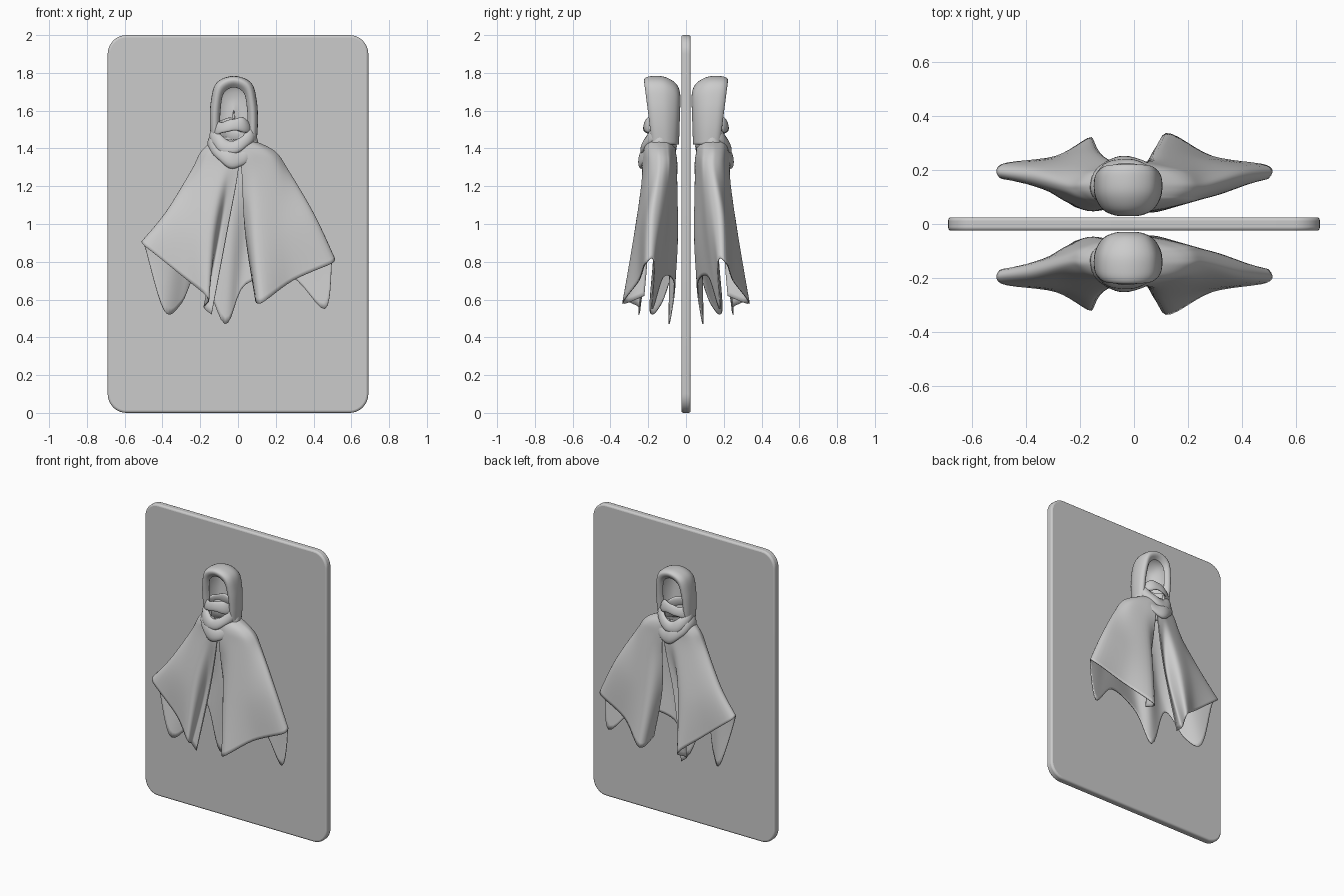
import bpy, bmesh, math
from mathutils import Vector

if "Cube" in bpy.data.objects:
    bpy.data.objects.remove(bpy.data.objects["Cube"])


def spline(pts, steps, closed=False):
    """Catmull-Rom curve through the points."""
    n, out = len(pts), []
    get = (lambda i: pts[i % n]) if closed else (lambda i: pts[max(0, min(n - 1, i))])
    for i in range(n if closed else n - 1):
        a, b, c, d = get(i - 1), get(i), get(i + 1), get(i + 2)
        for s in range(steps):
            t = s / steps
            out.append(0.5 * (2 * b + (c - a) * t + (2 * a - 5 * b + 4 * c - d) * t * t
                              + (3 * b - a - 3 * c + d) * t ** 3))
    return out if closed else out + [pts[-1].copy()]


def sheet(name, rows, closed_u=False, closed_v=False, thick=0.0):
    """Grid surface from rows of points, mirrored to the far side of the slab."""
    bm = bmesh.new()
    g = [[bm.verts.new(p) for p in r] for r in rows]
    nu, nv = len(g), len(g[0])
    for i in range(nu if closed_u else nu - 1):
        for j in range(nv if closed_v else nv - 1):
            k, l = (i + 1) % nu, (j + 1) % nv
            bm.faces.new((g[i][j], g[k][j], g[k][l], g[i][l]))
    bmesh.ops.recalc_face_normals(bm, faces=bm.faces)
    me = bpy.data.meshes.new(name)
    bm.to_mesh(me)
    bm.free()
    ob = bpy.data.objects.new(name, me)
    bpy.context.collection.objects.link(ob)
    for f in me.polygons:
        f.use_smooth = True
    if thick:
        m = ob.modifiers.new("cloth", 'SOLIDIFY')
        m.thickness, m.offset = thick, 0
    m = ob.modifiers.new("mirror", 'MIRROR')
    m.use_axis = (False, True, False)
    m.use_clip = False
    m.use_mirror_merge = False
    return ob


# Slab with rounded corners and softened rims
bm = bmesh.new()
R, W = 0.10, 0.69
ring = []
for cx, cz, a0 in ((W - R, 2 - R, 0), (R - W, 2 - R, 90), (R - W, R, 180), (W - R, R, 270)):
    for k in range(11):
        a = math.radians(a0 + 9 * k)
        ring.append(bm.verts.new((cx + R * math.cos(a), -0.025, cz + R * math.sin(a))))
face = bm.faces.new(ring)
ext = bmesh.ops.extrude_face_region(bm, geom=[face])
bmesh.ops.translate(bm, verts=[v for v in ext['geom'] if isinstance(v, bmesh.types.BMVert)],
                    vec=(0, 0.05, 0))
bmesh.ops.recalc_face_normals(bm, faces=bm.faces)
me = bpy.data.meshes.new("slab")
bm.to_mesh(me)
bm.free()
slab = bpy.data.objects.new("slab", me)
bpy.context.collection.objects.link(slab)
bev = slab.modifiers.new("bevel", 'BEVEL')
bev.width, bev.segments, bev.limit_method = 0.012, 3, 'ANGLE'
bpy.context.view_layer.objects.active = slab
slab.select_set(True)
bpy.ops.object.shade_smooth_by_angle(angle=math.radians(35))

# Cloak: each column is (angle round the shoulders, middle point, hem point)
cols = [
    (268, (-.06, -.22, .95), (-.14, -.25, .52)), (258, (-.10, -.20, .95), (-.18, -.25, .56)),
    (246, (-.14, -.27, .95), (-.16, -.32, .61)), (218, (-.26, -.24, .97), (-.29, -.25, .72)),
    (190, (-.37, -.20, 1.05), (-.49, -.22, .88)), (172, (-.37, -.15, 1.05), (-.49, -.17, .87)),
    (155, (-.31, -.12, .95), (-.39, -.19, .54)), (140, (-.24, -.08, .95), (-.30, -.13, .58)),
    (120, (-.15, -.05, .95), (-.20, -.06, .76)), (95, (-.04, -.08, .95), (-.07, -.09, .47)),
    (75, (.06, -.045, .95), (.04, -.06, .68)), (40, (.22, -.09, .97), (.28, -.12, .72)),
    (25, (.34, -.12, .97), (.46, -.18, .55)), (8, (.39, -.15, 1.04), (.497, -.17, .80)),
    (-10, (.39, -.20, 1.04), (.495, -.215, .79)), (-40, (.24, -.24, .97), (.29, -.25, .70)),
    (-70, (.09, -.27, .95), (.12, -.335, .58)), (-88, (.04, -.20, .95), (.09, -.22, .62)),
]
rings = ((-.03, .085, .07, 1.45), (.0, .19, .082, 1.385), (.01, .255, .09, 1.28))
paths = []
for ang, mid, hem in cols:
    a = math.radians(ang)
    top = [Vector((cx + rx * math.cos(a), -.14 + ry * math.sin(a), z)) for cx, rx, ry, z in rings]
    paths.append(spline(top + [Vector(mid), Vector(hem)], 8))
cloak_rows = [spline(list(r), 6) for r in zip(*paths)]
sheet("cloak", cloak_rows, thick=0.006)

# Hood: arches swept from the turned-in front rim to the closed back
# each arch is (y, half width, top z, forward lean of the top)
arches = [(-.150, .070, 1.725, .045), (-.172, .085, 1.750, .045), (-.175, .102, 1.770, .040),
          (-.150, .115, 1.780, .030), (-.100, .112, 1.775, .010), (-.060, .085, 1.735, -.01),
          (-.042, .045, 1.670, -.01), (-.040, .005, 1.600, 0)]
shape = [(-1.0, 0), (-1.07, .30), (-1.03, .62), (-.78, .90), (0, 1.0),
         (.78, .90), (1.03, .62), (1.07, .30), (1.0, 0)]
hood = []
for y, w, top, lean in arches:
    pts = [Vector((-.022 + w * sx, y - lean * sz, 1.42 + (top - 1.42) * sz)) for sx, sz in shape]
    hood.append(spline(pts, 5))
hood_rows = [spline(list(r), 5) for r in zip(*hood)]
sheet("hood", hood_rows, thick=0.006)


def scarf_loop(name, rx, ry, z, droop, tube, height, phase):
    """Wrapped cloth roll, drooping in front, with wavy folds."""
    rows = []
    for i in range(64):
        a = 2 * math.pi * i / 64
        front = max(0, -math.sin(a))
        wob = 1 + .14 * math.sin(3 * a + phase) + .07 * math.sin(7 * a + 2 * phase)
        row = []
        for j in range(16):
            b = 2 * math.pi * j / 16
            r = tube * wob * math.cos(b) - .20 * height * math.sin(b)
            h = height * wob * math.sin(b)
            row.append((-.03 + (rx + r) * math.cos(a), -.148 + (ry + r) * math.sin(a),
                        z - droop * front ** 1.5 + .012 * math.sin(a * 2 + phase) + h))
        rows.append(row)
    sheet(name, rows, closed_u=True, closed_v=True)


# Scarf wrapped round the neck in three rolls
scarf_loop("scarf_lower", .112, .080, 1.435, .085, .020, .045, 0.4)
scarf_loop("scarf_middle", .102, .076, 1.475, .060, .018, .038, 2.1)
scarf_loop("scarf_upper", .092, .066, 1.515, .000, .012, .034, 4.0)
